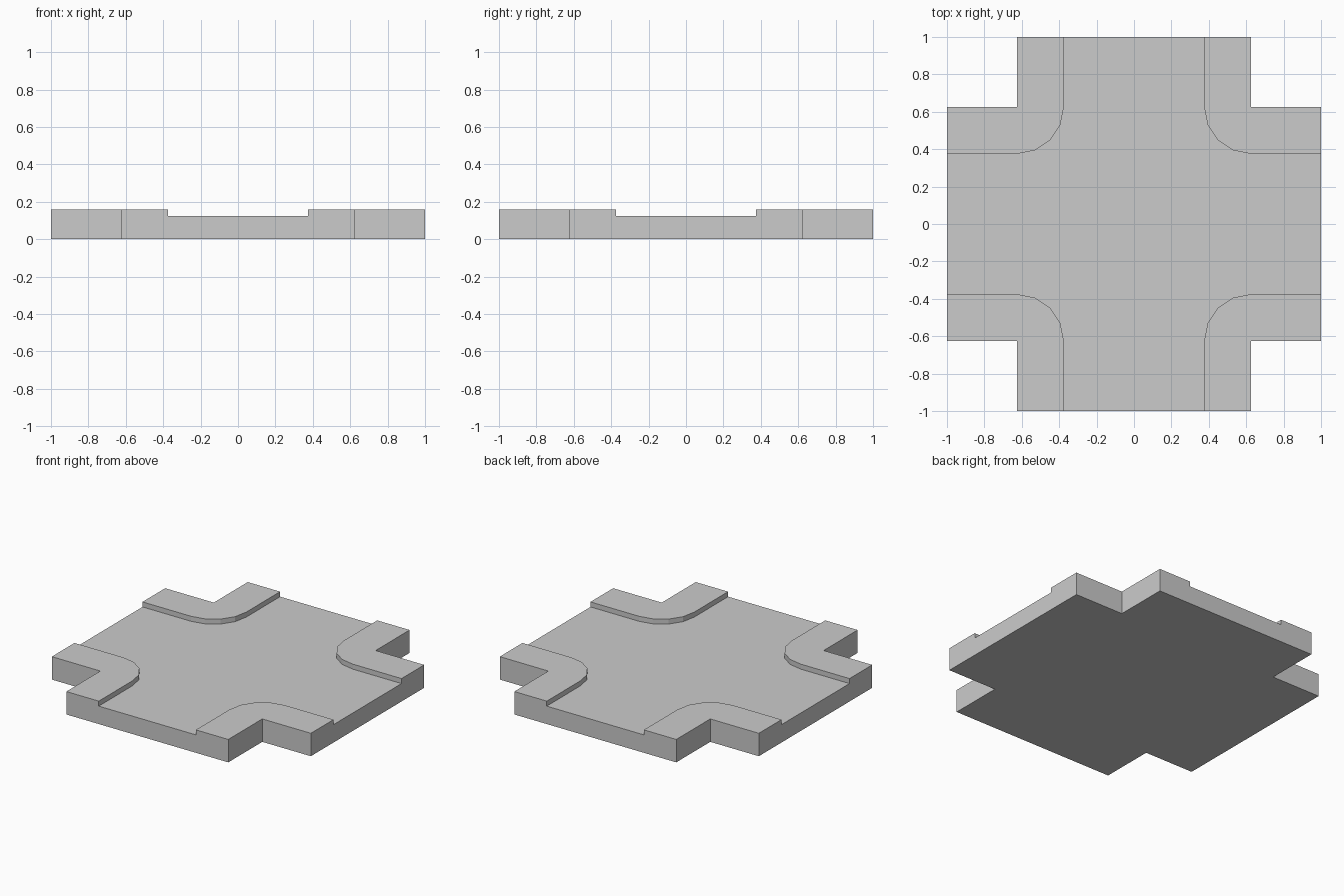
import bpy, bmesh
from math import cos, sin, pi

if "Cube" in bpy.data.objects:
    bpy.data.objects.remove(bpy.data.objects["Cube"])

ARM, ROAD = 0.625, 0.375          # half widths of the arms and of the road
ROAD_Z, KERB_Z = 0.125, 0.16      # road and pavement heights


def four_way(points):
    """Repeat a corner's points around z in quarter turns."""
    out = []
    for _ in range(4):
        out += points
        points = [(-y, x) for x, y in points]
    return out


def prism(name, outline, z0, z1):
    bm = bmesh.new()
    face = bm.faces.new([bm.verts.new((x, y, z0)) for x, y in outline])
    top = bmesh.ops.extrude_face_region(bm, geom=[face], use_keep_orig=True)
    verts = [g for g in top["geom"] if isinstance(g, bmesh.types.BMVert)]
    bmesh.ops.translate(bm, verts=verts, vec=(0, 0, z1 - z0))
    bmesh.ops.recalc_face_normals(bm, faces=bm.faces)
    mesh = bpy.data.meshes.new(name)
    bm.to_mesh(mesh)
    bm.free()
    obj = bpy.data.objects.new(name, mesh)
    bpy.context.collection.objects.link(obj)
    return obj


# Cross-shaped slab at pavement height
slab = prism("road_crossing", four_way([(1, ARM), (ARM, ARM), (ARM, 1)]), 0, KERB_Z)

# Sunken road with rounded kerb corners, cut out of the slab
r = ARM - ROAD
arc = [(ARM - r * sin(i * pi / 8), ARM - r * cos(i * pi / 8)) for i in range(5)]
cutter = prism("road_cutter", four_way([(1.1, ROAD)] + arc + [(ROAD, 1.1)]), ROAD_Z, 0.3)
cutter.hide_render = True

cut = slab.modifiers.new("road_cut", 'BOOLEAN')
cut.operation = 'DIFFERENCE'
cut.solver = 'EXACT'
cut.object = cutter

# Apply the cut and drop the helper
bpy.context.view_layer.objects.active = slab
bpy.ops.object.modifier_apply(modifier=cut.name)
bpy.data.objects.remove(cutter)
